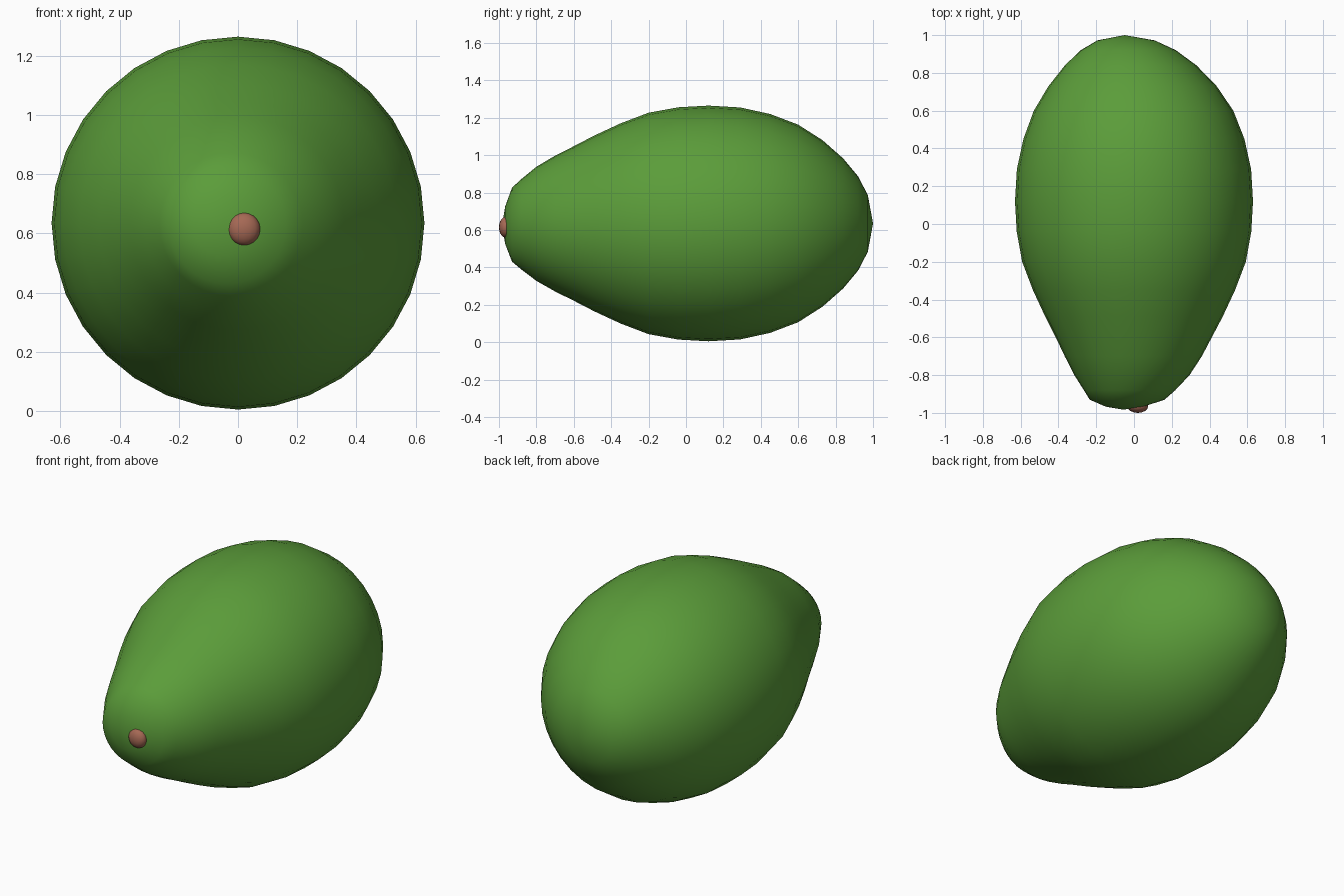
import bpy, bmesh, math

if "Cube" in bpy.data.objects:
    bpy.data.objects.remove(bpy.data.objects["Cube"])

CZ = 0.635
SEGMENTS = 32


def material(name, rgb):
    m = bpy.data.materials.new(name)
    m.diffuse_color = (*rgb, 1)
    m.use_nodes = True
    m.node_tree.nodes["Principled BSDF"].inputs["Base Color"].default_value = m.diffuse_color
    return m


def finish(bm, name, mat):
    bmesh.ops.recalc_face_normals(bm, faces=bm.faces)
    for f in bm.faces:
        f.smooth = True
    mesh = bpy.data.meshes.new(name)
    bm.to_mesh(mesh)
    bm.free()
    mesh.materials.append(mat)
    ob = bpy.data.objects.new(name, mesh)
    bpy.context.collection.objects.link(ob)
    return ob


def axis_point(y):
    # the fruit's axis bends slightly to one side at both ends
    dx = -0.065 * y ** 8 if y < 0 else -0.05 * y ** 6
    dz = -0.012 * y ** 8 if y < 0 else 0
    return dx, CZ + dz


# fruit skin: (y, radius) profile turned around the y axis
profile = [(-0.967, 0.10), (-0.93, 0.198), (-0.88, 0.242), (-0.80, 0.305),
           (-0.70, 0.363), (-0.60, 0.413), (-0.49, 0.470), (-0.35, 0.535),
           (-0.20, 0.592), (-0.04, 0.621), (0.12, 0.63), (0.29, 0.62),
           (0.45, 0.585), (0.60, 0.528), (0.73, 0.445), (0.84, 0.348),
           (0.92, 0.252), (0.972, 0.152)]
bm = bmesh.new()
rings = []
for y, r in profile:
    cx, cz = axis_point(y)
    rings.append([bm.verts.new((cx + r * math.sin(a), y, cz + r * math.cos(a)))
                  for a in (2 * math.pi * i / SEGMENTS for i in range(SEGMENTS))])
for a, b in zip(rings, rings[1:]):
    for i in range(SEGMENTS):
        j = (i + 1) % SEGMENTS
        bm.faces.new((a[i], a[j], b[j], b[i]))
for y, ring in ((-0.983, rings[0]), (1.0, rings[-1])):
    cx, cz = axis_point(y)
    tip = bm.verts.new((cx, y, cz))
    for i in range(SEGMENTS):
        bm.faces.new((ring[i], ring[(i + 1) % SEGMENTS], tip))
finish(bm, "fruit_skin", material("leaf green", (0.105, 0.335, 0.042)))

# stem button: small flattened ball at the narrow end
bm = bmesh.new()
bmesh.ops.create_uvsphere(bm, u_segments=16, v_segments=10, radius=1)
for v in bm.verts:
    v.co = (0.02 + 0.055 * v.co.x, -0.965 + 0.035 * v.co.y, 0.615 + 0.055 * v.co.z)
finish(bm, "stem_button", material("reddish brown", (0.38, 0.14, 0.09)))
